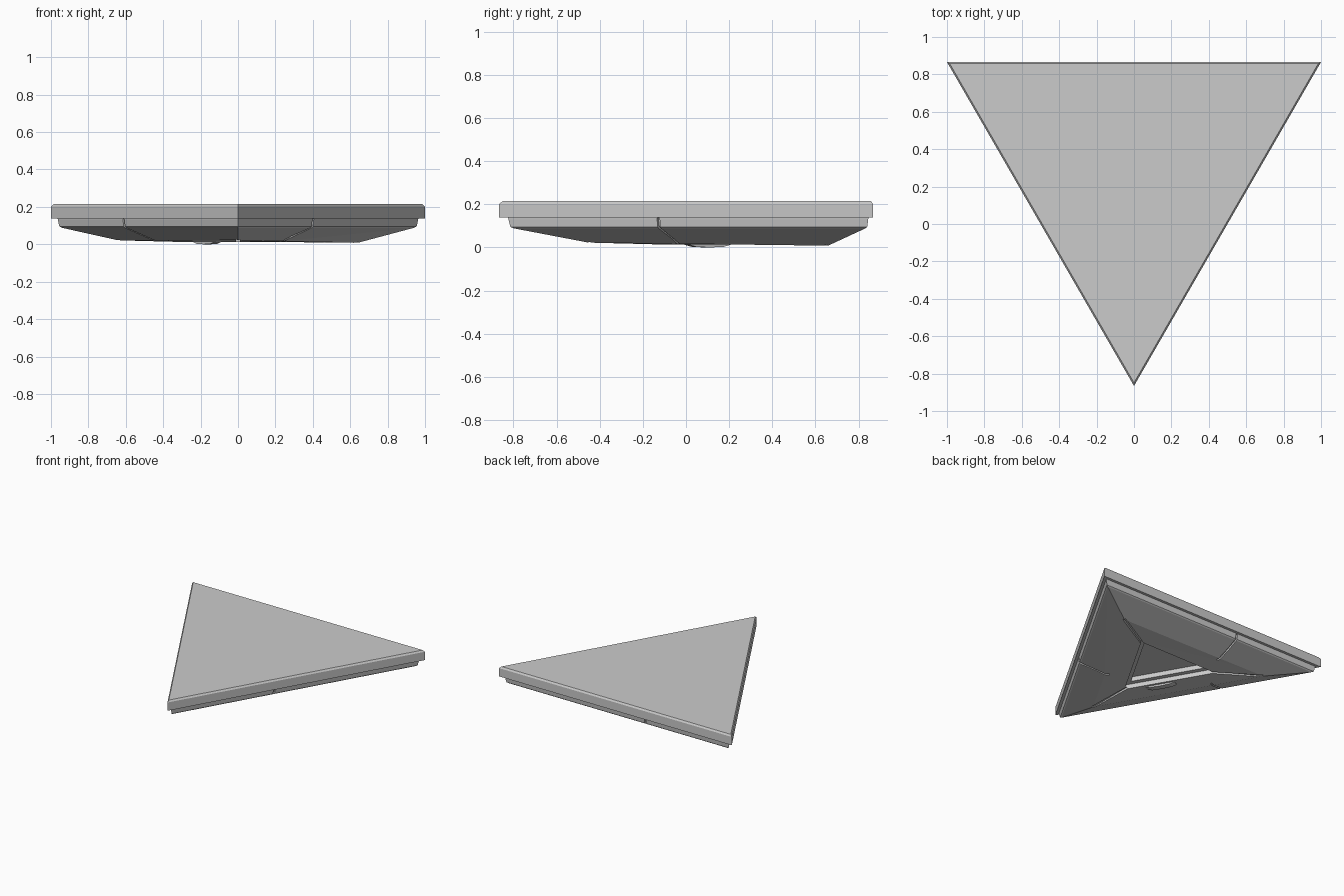
import bpy, bmesh
from mathutils import Vector

if "Cube" in bpy.data.objects:
    bpy.data.objects.remove(bpy.data.objects["Cube"])

C0 = Vector((0, 0.289))
CORNERS = [Vector((-1, 0.866)), Vector((1, 0.866)), Vector((0, -0.866))]


def link(name, bm):
    bmesh.ops.recalc_face_normals(bm, faces=bm.faces[:])
    me = bpy.data.meshes.new(name)
    bm.to_mesh(me)
    bm.free()
    ob = bpy.data.objects.new(name, me)
    bpy.context.collection.objects.link(ob)
    return ob


def tri_stack(name, levels):
    """Loft of triangles; each level is (scale about centre, z or three z values)."""
    bm = bmesh.new()
    rings = []
    for s, z in levels:
        zs = z if isinstance(z, tuple) else (z, z, z)
        rings.append([bm.verts.new((*(C0 + (c - C0) * s), h)) for c, h in zip(CORNERS, zs)])
    for a, b in zip(rings, rings[1:]):
        for i in range(3):
            j = (i + 1) % 3
            bm.faces.new((a[i], a[j], b[j], b[i]))
    bm.faces.new(rings[0])
    bm.faces.new(rings[-1])
    return link(name, bm)


def strip(name, start, direction, profile, width):
    """Profile of (distance, z) along a direction, given a thickness sideways."""
    d = direction.normalized()
    side = Vector((-d.y, d.x)) * width / 2
    bm = bmesh.new()
    ends = [[bm.verts.new((*(start + d * r + side * k), z)) for r, z in profile] for k in (-1, 1)]
    n = len(profile)
    for i in range(n):
        j = (i + 1) % n
        bm.faces.new((ends[0][i], ends[0][j], ends[1][j], ends[1][i]))
    bm.faces.new(ends[0])
    bm.faces.new(ends[1])
    return link(name, bm)


# Top slab with chamfered upper edge
tri_stack("top_slab", [(1, 0.138), (1, 0.202), (0.985, 0.215)])

# Underside: lip, sloping panels, flat inner ring and two-step recess
under = tri_stack("underside_panels", [
    (0.965, 0.145), (0.963, 0.13), (0.955, 0.095), (0.94, 0.088),
    (0.64, (0.021, 0.008, 0.022)), (0.34, 0.013), (0.335, 0.045),
    (0.28, 0.047), (0.275, 0.08)])

# Seams across the sloping panels: (edge start, edge end, fraction)
cutters = []
for a, b, f in [(2, 0, 0.63), (1, 2, 0.58), (1, 0, 0.62)]:
    p, q = CORNERS[a], CORNERS[b]
    inward = C0 - (p + q) / 2
    cutters.append(strip("seam_cutter", p.lerp(q, f), inward, [
        (-0.05, -0.05), (0.24, -0.05), (0.24, 0.027), (0.20, 0.032),
        (0.04, 0.1), (0.034, 0.136), (-0.05, 0.136)], 0.014))

# Mitre seams from the recess to the ridge corners
for c in CORNERS:
    cutters.append(strip("mitre_cutter", C0, c - C0, [
        (0.34, -0.05), (0.74, -0.05), (0.74, 0.03), (0.34, 0.028)], 0.022))

for cut in cutters:
    cut.hide_render = True
    cut.display_type = 'WIRE'
    m = under.modifiers.new("seam", 'BOOLEAN')
    m.operation = 'DIFFERENCE'
    m.solver = 'EXACT'
    m.object = cut

# Low lug beside the recess
strip("underside_lug", Vector((-0.165, 0.10)), Vector((-0.5, 0.866)), [
    (-0.11, 0.03), (-0.11, 0.012), (-0.07, 0.002), (0.0, 0.0),
    (0.07, 0.002), (0.11, 0.012), (0.11, 0.03)], 0.045)
